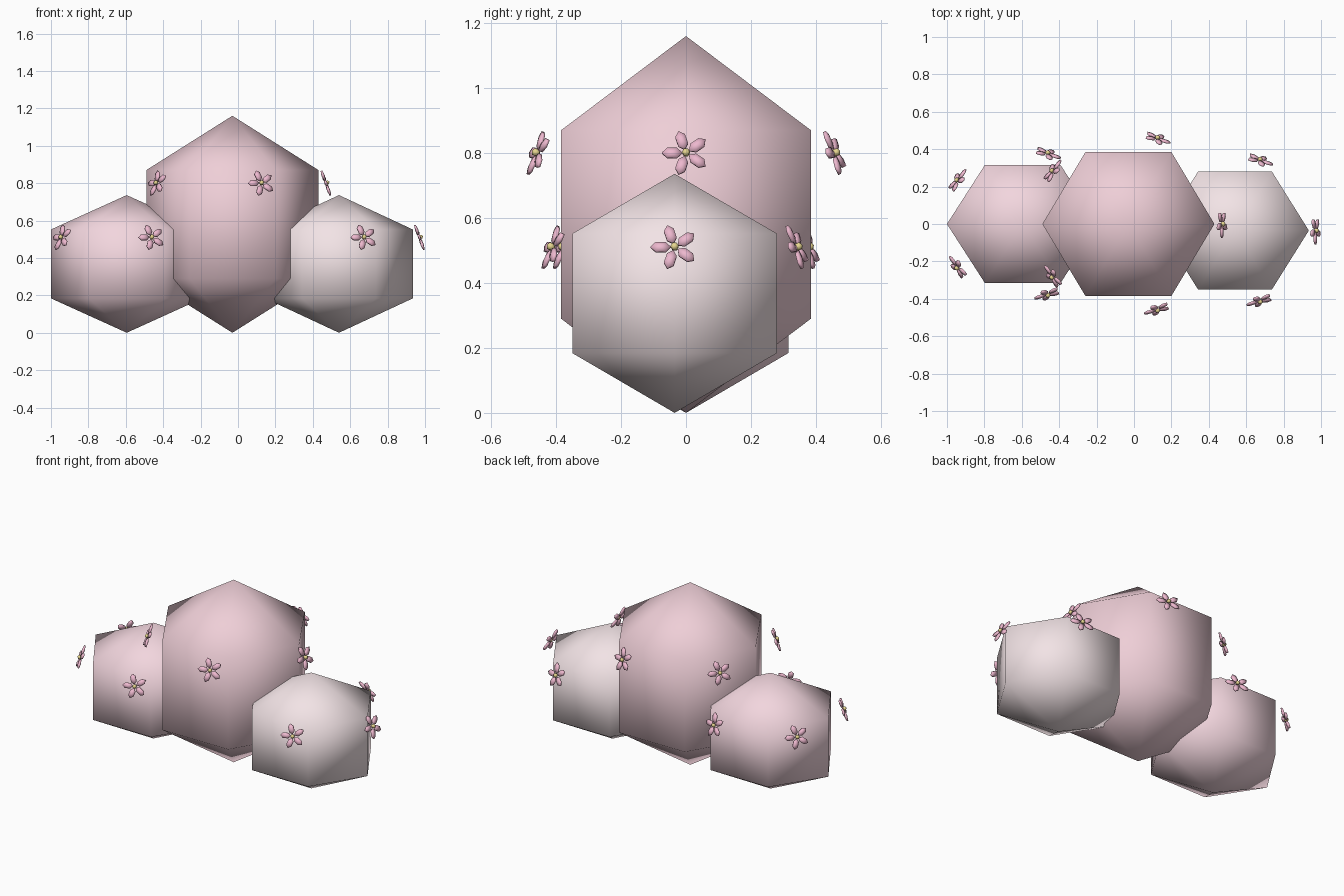
import bpy, bmesh
from math import sin, cos, pi, radians
from mathutils import Matrix, Vector

if "Cube" in bpy.data.objects:
    bpy.data.objects.remove(bpy.data.objects["Cube"])


def material(name, rgb):
    m = bpy.data.materials.new(name)
    m.diffuse_color = (*rgb, 1)
    m.use_nodes = True
    m.node_tree.nodes["Principled BSDF"].inputs["Base Color"].default_value = m.diffuse_color
    return m


def add_gem(bm, mat, slot=0):
    """Six-sided, three-band sphere of radius 1, corners on the x axis."""
    low, high = [[bm.verts.new(mat @ Vector((0.866 * cos(k * pi / 3), 0.866 * sin(k * pi / 3), z)))
                  for k in range(6)] for z in (-0.5, 0.5)]
    bottom, top = [bm.verts.new(mat @ Vector((0, 0, z))) for z in (-1, 1)]
    for k in range(6):
        n = (k + 1) % 6
        for face in ((low[k], low[n], high[n], high[k]),
                     (high[k], high[n], top), (low[n], low[k], bottom)):
            f = bm.faces.new(face)
            f.smooth = True
            f.material_index = slot


def to_mesh(bm, name, mats):
    me = bpy.data.meshes.new(name)
    bm.to_mesh(me)
    bm.free()
    for m in mats:
        me.materials.append(m)
    return me


def add_object(name, me, matrix):
    ob = bpy.data.objects.new(name, me)
    bpy.context.collection.objects.link(ob)
    ob.matrix_world = matrix
    return ob


# Blossom: five lens-shaped petals around a yellow centre
petal_pink = material("petal_pink", (0.85, 0.48, 0.62))
centre_yellow = material("centre_yellow", (0.80, 0.68, 0.28))
bm = bmesh.new()
for i in range(5):
    add_gem(bm, Matrix.Rotation(pi + i * 2 * pi / 5, 4, 'Z')
            @ Matrix.Translation((0.043, 0, 0))
            @ Matrix.Diagonal((0.036, 0.021, 0.009, 1)))
add_gem(bm, Matrix.Translation((0, 0, 0.006)) @ Matrix.Scale(0.014, 4), 1)
blossom = to_mesh(bm, "blossom", [petal_pink, centre_yellow])

# Bushes: centre, radii, blossom ring radii, blossom height, colour
bushes = {
    "middle_bush": ((-0.03, 0, 0.58), (0.531, 0.513, 0.58), (0.50, 0.48), 0.80, (0.86, 0.62, 0.68)),
    "left_bush": ((-0.595, 0, 0.368), (0.468, 0.42, 0.368), (0.43, 0.395), 0.51, (0.89, 0.67, 0.73)),
    "right_bush": ((0.54, -0.035, 0.368), (0.456, 0.42, 0.368), (0.43, 0.395), 0.51, (0.89, 0.77, 0.79)),
}
for name, (c, r, ring, height, rgb) in bushes.items():
    bm = bmesh.new()
    add_gem(bm, Matrix.Diagonal((*r, 1)))
    add_object(name, to_mesh(bm, name, [material(name, rgb)]), Matrix.Translation(c))
    # Five blossoms around each bush, facing out and slightly up
    for i in range(5):
        a = radians(72 * i)
        pos = Vector((c[0] + ring[0] * cos(a), c[1] + ring[1] * sin(a), height))
        out = Vector((cos(a), sin(a), 0.37))
        turn = out.to_track_quat('Z', 'Y').to_matrix().to_4x4()
        add_object(f"{name}_blossom_{i + 1}", blossom, Matrix.Translation(pos) @ turn)
